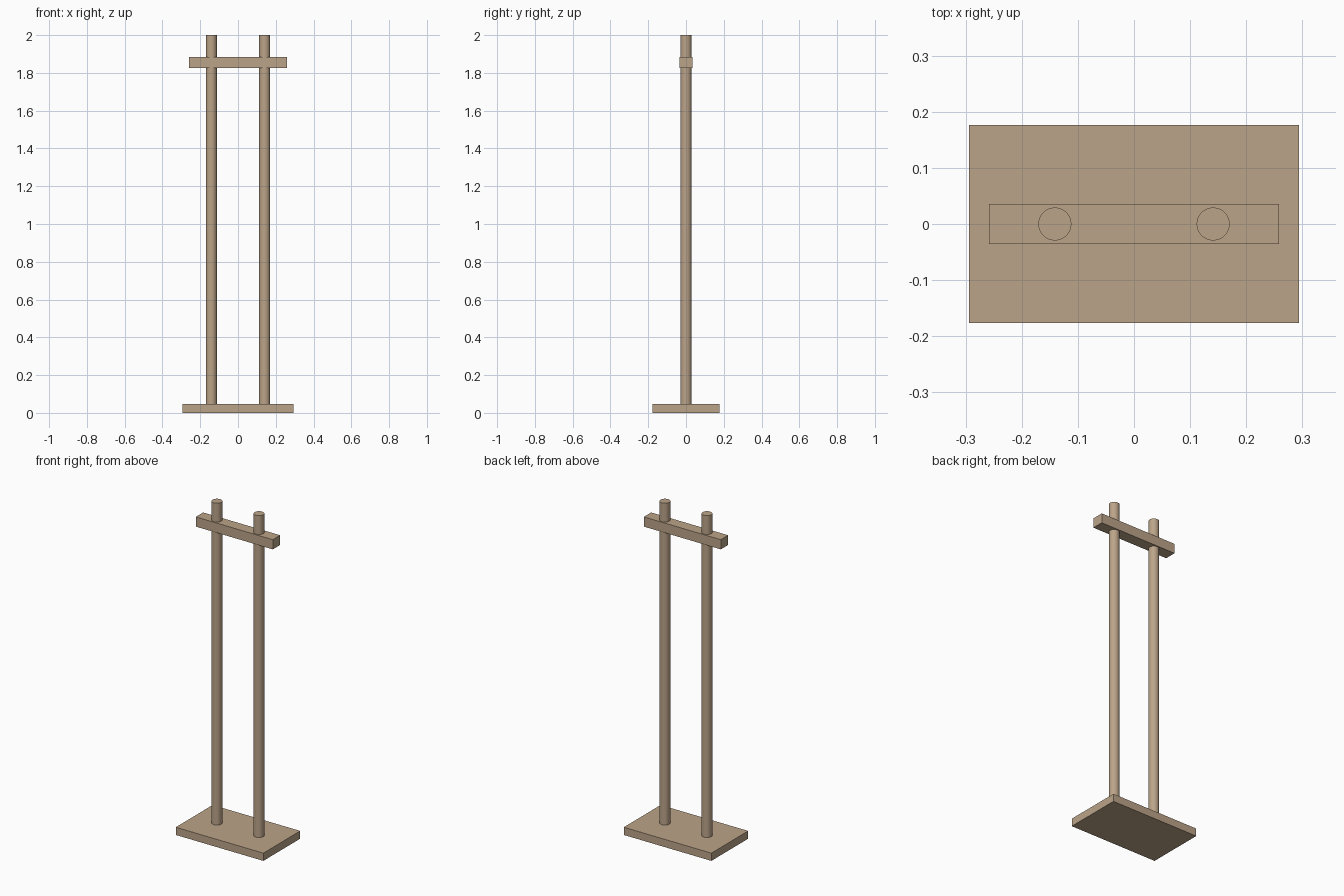
import bpy

if "Cube" in bpy.data.objects:
    bpy.data.objects.remove(bpy.data.objects["Cube"])

wood = bpy.data.materials.new("wood")
wood.diffuse_color = (0.5, 0.37, 0.25, 1)
wood.use_nodes = True
wood.node_tree.nodes["Principled BSDF"].inputs["Base Color"].default_value = wood.diffuse_color

BASE_TOP = 0.047
POST_X = 0.141
POST_R = 0.0294


def box(name, size, z):
    bpy.ops.mesh.primitive_cube_add(size=1, location=(0, 0, z))
    ob = bpy.context.object
    ob.name = name
    ob.scale = size
    bpy.ops.object.transform_apply(location=False, rotation=False, scale=True)
    ob.data.materials.append(wood)


def post(name, x):
    height = 2 - BASE_TOP
    bpy.ops.mesh.primitive_cylinder_add(vertices=32, radius=POST_R, depth=height,
                                        location=(x, 0, BASE_TOP + height / 2))
    ob = bpy.context.object
    ob.name = name
    bpy.ops.object.shade_smooth_by_angle()
    ob.data.materials.append(wood)


# Flat base plate
box("base", (0.588, 0.353, BASE_TOP), BASE_TOP / 2)

# Pair of round posts
for side, x in (("left", -POST_X), ("right", POST_X)):
    post(side + "_post", x)

# Crossbar near the top, threaded by both posts
box("crossbar", (0.517, 0.0706, 0.0588), 1.856)
